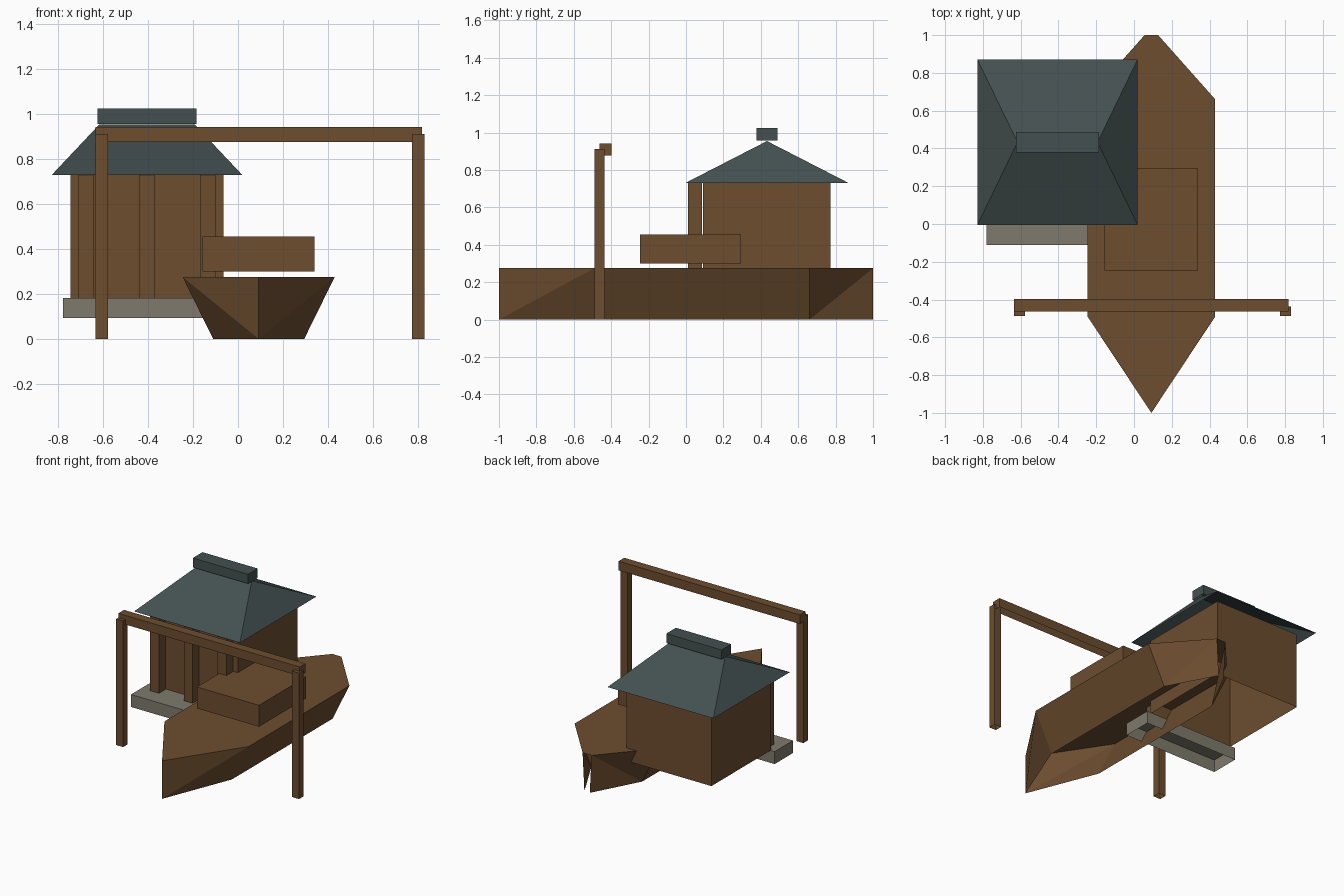
import bpy

if "Cube" in bpy.data.objects:
    bpy.data.objects.remove(bpy.data.objects["Cube"])


def material(name, r, g, b):
    lin = [((c / 255 + 0.055) / 1.055) ** 2.4 for c in (r, g, b)]
    m = bpy.data.materials.new(name)
    m.diffuse_color = (*lin, 1)
    m.use_nodes = True
    m.node_tree.nodes["Principled BSDF"].inputs["Base Color"].default_value = m.diffuse_color
    return m


WOOD = material("brown wood", 108, 77, 47)
SLATE = material("dark slate", 68, 80, 80)
STONE = material("grey stone", 126, 122, 108)


def make(name, verts, faces, mat):
    me = bpy.data.meshes.new(name)
    me.from_pydata(verts, [], faces)
    me.materials.append(mat)
    me.update()
    ob = bpy.data.objects.new(name, me)
    bpy.context.collection.objects.link(ob)
    return ob


def box(name, x, y, z, mat):
    """Box given by its ranges, open underneath like the rest of the model."""
    ring = [(x[0], y[0]), (x[1], y[0]), (x[1], y[1]), (x[0], y[1])]
    verts = [(px, py, h) for h in z for px, py in ring]
    sides = [(i, (i + 1) % 4, (i + 1) % 4 + 4, i + 4) for i in range(4)]
    return make(name, verts, sides + [(4, 5, 6, 7)], mat)


# Boat hull: deck outline, tapered to 60% width at the keel, open bottom and stern
CX = 0.092
half = [(0.338, -0.49), (0.338, 0.66), (0.036, 1.0)]
outline = [(0, -1.0)] + half + [(-w, y) for w, y in reversed(half)]
n = len(outline)
hull = [(CX + w, y, 0.275) for w, y in outline]
hull += [(CX + w * 0.6, y, 0) for w, y in outline]
faces = [tuple(range(n))]
for i in range(n):
    j = (i + 1) % n
    if i == 3:          # open stern gap
        continue
    if i < 3:           # right side, split from lower front to upper rear
        faces += [(n + i, n + j, j), (n + i, j, i)]
    else:               # left side, mirrored split
        faces += [(n + i, n + j, i), (n + j, j, i)]
make("boat_hull", hull, faces, WOOD)

# Cargo box above the deck
box("boat_cabin", (-0.157, 0.34), (-0.245, 0.295), (0.30, 0.455), WOOD)

# House: walls, front posts and stone step
HX, HY = -0.405, 0.433
box("house_walls", (HX - 0.34, HX + 0.34), (0.09, 0.773), (0.18, 0.73), WOOD)
for k in (-1, 0, 1):
    x = HX + 0.27 * k
    box("house_post", (x - 0.035, x + 0.035), (0.01, 0.085), (0.18, 0.73), WOOD)
box("stone_step", (HX - 0.375, HX + 0.375), (-0.11, 0.10), (0.092, 0.182), STONE)

# Hipped roof shell, open underneath
w, d, r = 0.424, 0.438, 0.212
make("roof",
     [(HX - w, HY - d, 0.73), (HX + w, HY - d, 0.73),
      (HX + w, HY + d, 0.73), (HX - w, HY + d, 0.73),
      (HX - r, HY, 0.955), (HX + r, HY, 0.955)],
     [(0, 1, 5, 4), (1, 2, 5), (2, 3, 4, 5), (3, 0, 4)], SLATE)
box("roof_ridge", (HX - 0.221, HX + 0.221), (HY - 0.055, HY + 0.055),
    (0.957, 1.025), SLATE)

# Gate: two posts and a beam
for x in (-0.606, 0.802):
    box("gate_post", (x - 0.028, x + 0.028), (-0.488, -0.436), (0, 0.912), WOOD)
box("gate_beam", (-0.634, 0.818), (-0.462, -0.397), (0.877, 0.943), WOOD)
